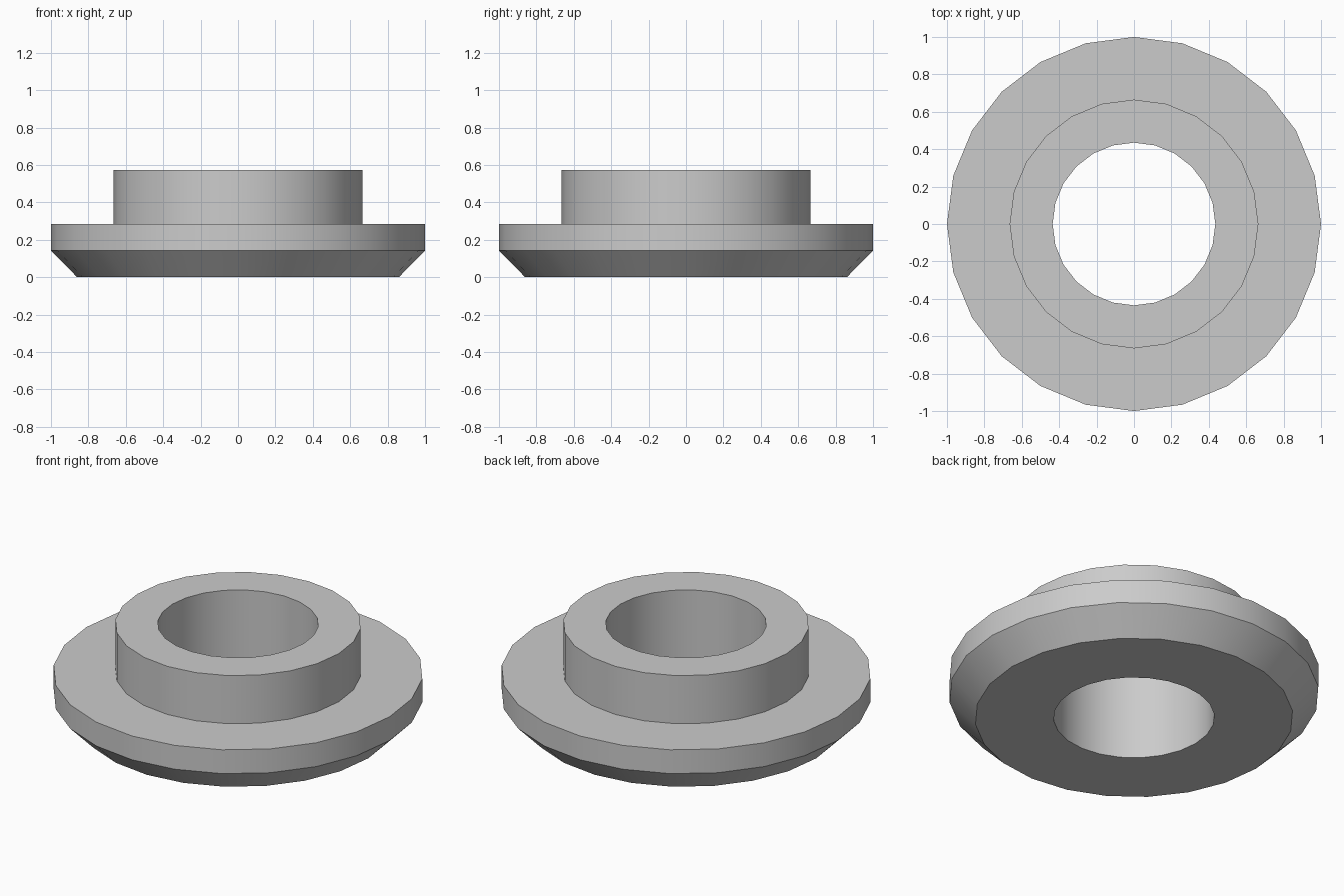
import bpy
import bmesh
import math

cube = bpy.data.objects.get("Cube")
if cube:
    bpy.data.objects.remove(cube, do_unlink=True)

SIDES = 24

# Plain grey material
grey = bpy.data.materials.new("plain grey")
grey.use_nodes = True
colour = (0.6, 0.6, 0.6, 1.0)
grey.diffuse_color = colour
grey.node_tree.nodes["Principled BSDF"].inputs["Base Color"].default_value = colour


def lathe(name, profile, material):
    """Turn a closed (radius, height) profile around the z axis."""
    bm = bmesh.new()
    rings = []
    for i in range(SIDES):
        a = 2 * math.pi * i / SIDES
        rings.append([bm.verts.new((r * math.cos(a), r * math.sin(a), z))
                      for r, z in profile])
    n = len(profile)
    for i in range(SIDES):
        here, there = rings[i], rings[(i + 1) % SIDES]
        for j in range(n):
            k = (j + 1) % n
            bm.faces.new((here[j], there[j], there[k], here[k]))
    bmesh.ops.recalc_face_normals(bm, faces=bm.faces)
    mesh = bpy.data.meshes.new(name)
    bm.to_mesh(mesh)
    bm.free()
    mesh.materials.append(material)
    obj = bpy.data.objects.new(name, mesh)
    bpy.context.collection.objects.link(obj)
    return obj


# Chamfered flange with a raised collar and a through hole
profile = [
    (0.435, 0.0),     # hole, bottom
    (0.86, 0.0),      # underside rim
    (1.0, 0.143),     # top of chamfer
    (1.0, 0.285),     # flange rim
    (0.665, 0.285),   # foot of collar
    (0.665, 0.572),   # collar rim
    (0.435, 0.572),   # hole, top
]
bushing = lathe("flanged_bushing", profile, grey)

# Smooth round walls, sharp rims
bpy.ops.object.select_all(action='DESELECT')
bushing.select_set(True)
bpy.context.view_layer.objects.active = bushing
bpy.ops.object.shade_smooth_by_angle(angle=math.radians(30))
